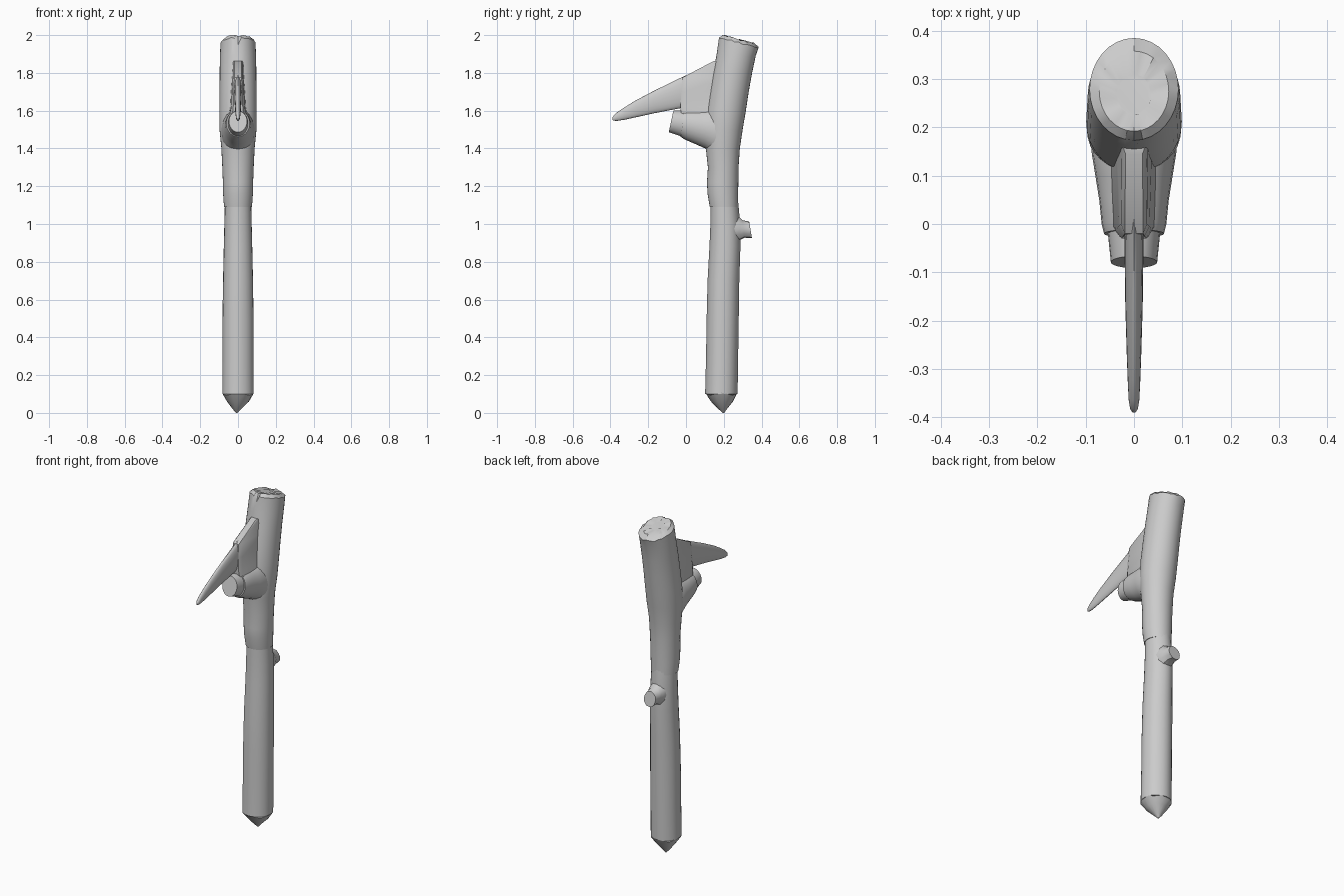
import bpy, bmesh, math, random

random.seed(4)
grey = bpy.data.materials.new("plain grey")
grey.diffuse_color = (0.6, 0.6, 0.6, 1)


def finish(name, bm, angle=35):
    bmesh.ops.recalc_face_normals(bm, faces=bm.faces)
    me = bpy.data.meshes.new(name)
    bm.to_mesh(me)
    bm.free()
    me.materials.append(grey)
    me.shade_smooth()
    me.set_sharp_from_angle(angle=math.radians(angle))
    ob = bpy.data.objects.new(name, me)
    bpy.context.collection.objects.link(ob)
    return ob


def skin(bm, rings):
    n = len(rings[0])
    for a, b in zip(rings, rings[1:]):
        for i in range(n):
            j = (i + 1) % n
            bm.faces.new((a[i], a[j], b[j], b[i]))
    bm.faces.new(rings[0])
    bm.faces.new(rings[-1])


def loft(name, rows, sides=24, tilt=0.0, wobble=0.0, angle=35):
    """Rows are y, z, half width in x, half length, optional tilt in the yz plane."""
    bm = bmesh.new()
    rings = []
    bumps = [1 + random.uniform(-wobble, wobble) for _ in range(sides)]
    for row in rows:
        y, z, rx, r = row[:4]
        t = row[4] if len(row) > 4 else tilt
        ring = []
        for i in range(sides):
            a = 2 * math.pi * i / sides
            c, s = math.cos(a) * bumps[i], math.sin(a) * bumps[i]
            ring.append(bm.verts.new((rx * c, y + r * math.cos(t) * s,
                                      z + r * math.sin(t) * s)))
        rings.append(ring)
    skin(bm, rings)
    return finish(name, bm, angle)


# lower shaft
loft("lower_shaft", [
    (0.187, 0.10, 0.084, 0.085), (0.191, 0.30, 0.083, 0.084),
    (0.194, 0.50, 0.083, 0.084), (0.198, 0.70, 0.080, 0.083),
    (0.206, 0.88, 0.076, 0.081), (0.208, 1.00, 0.073, 0.078),
    (0.203, 1.12, 0.070, 0.072)], wobble=0.015)

# whittled point with an uneven upper edge
bm = bmesh.new()
rings = []
for k, (z, r) in enumerate([(0.0, 0.004), (0.02, 0.022), (0.06, 0.058), (0.10, 0.085)]):
    ring = []
    for i in range(16):
        a = 2 * math.pi * i / 16
        dz = 0.007 * math.cos(4 * a) if k == 3 else 0
        ring.append(bm.verts.new((r * math.cos(a) - 0.006 * (k < 2),
                                  0.198 - 0.011 * k / 3 + r * math.sin(a), z + dz)))
    rings.append(ring)
skin(bm, rings)
finish("shaft_point", bm, 28)

# upper trunk with a broken, domed top
rows = [(0.201, 1.09, 0.074, 0.075), (0.195, 1.16, 0.079, 0.081),
        (0.194, 1.22, 0.080, 0.083), (0.197, 1.30, 0.083, 0.081),
        (0.195, 1.40, 0.088, 0.090), (0.200, 1.50, 0.098, 0.100),
        (0.212, 1.60, 0.099, 0.105), (0.228, 1.70, 0.098, 0.104),
        (0.246, 1.80, 0.097, 0.104), (0.265, 1.89, 0.096, 0.104),
        (0.279, 1.96, 0.092, 0.106)]
bm = bmesh.new()
rings = []
n = 32
for k, (y, z, rx, ry) in enumerate(rows + [(0.275, 1.978, 0.072, 0.083),
                                           (0.268, 1.978, 0.035, 0.042)]):
    ring = []
    for i in range(n):
        a = 2 * math.pi * i / n
        s = math.sin(a)
        dz = 0
        if k >= len(rows) - 1:
            dz = -0.027 * s * ry / 0.106 + random.uniform(-0.005, 0.005)
            if k == len(rows) - 1 and abs(math.cos(a)) < 0.1 and s < 0:
                dz -= 0.035
        ring.append(bm.verts.new((rx * math.cos(a), y + ry * s, min(z + dz, 2.0))))
    rings.append(ring)
skin(bm, rings)
finish("upper_trunk", bm, 32)

# cut branch and the flared collar where it leaves the trunk
loft("branch_stub", [
    (-0.079, 1.543, 0.048, 0.058, 1.36), (-0.02, 1.533, 0.054, 0.068, 1.4),
    (0.06, 1.52, 0.058, 0.075, 1.45)])
loft("branch_collar", [
    (-0.02, 1.532, 0.062, 0.071, 1.45), (0.00, 1.527, 0.067, 0.080, 1.5),
    (0.05, 1.515, 0.072, 0.092, 1.57), (0.10, 1.505, 0.080, 0.104, 1.57),
    (0.15, 1.49, 0.088, 0.125, 1.57), (0.20, 1.48, 0.085, 0.135, 1.57)], angle=50)

# fin holding the spike: height, front, back, half width
bm = bmesh.new()
rings = []
for z, f, b, w in [(1.50, 0.0, 0.2, 0.055), (1.55, -0.022, 0.2, 0.048),
                   (1.62, -0.03, 0.2, 0.036), (1.70, -0.025, 0.2, 0.032),
                   (1.775, -0.02, 0.2, 0.027), (1.862, 0.145, 0.22, 0.025)]:
    rings.append([bm.verts.new(p) for p in (
        (-w, f + 0.02, z), (-w * 0.7, f, z), (w * 0.7, f, z), (w, f + 0.02, z),
        (w * 1.2, b, z), (-w * 1.2, b, z))])
skin(bm, rings)
finish("spike_fin", bm, 40)

# spike: y, bottom, top, half width
spike = [(0.03, 1.61, 1.80, 0.020), (-0.02, 1.615, 1.778, 0.020),
         (-0.17, 1.586, 1.705, 0.018), (-0.27, 1.564, 1.652, 0.015),
         (-0.325, 1.552, 1.618, 0.013), (-0.365, 1.546, 1.591, 0.011),
         (-0.383, 1.547, 1.573, 0.008), (-0.39, 1.551, 1.562, 0.003)]
loft("spike", [(y, (a + b) / 2, w, (b - a) / 2) for y, a, b, w in spike],
     sides=20, tilt=math.pi / 2, angle=50)

# small knot on the back of the shaft
loft("back_knot", [
    (0.22, 0.975, 0.062, 0.085, 1.57), (0.285, 0.975, 0.052, 0.060, 1.6),
    (0.305, 0.973, 0.043, 0.046, 1.7), (0.342, 0.968, 0.039, 0.044, 1.74)],
    sides=12, wobble=0.05)
